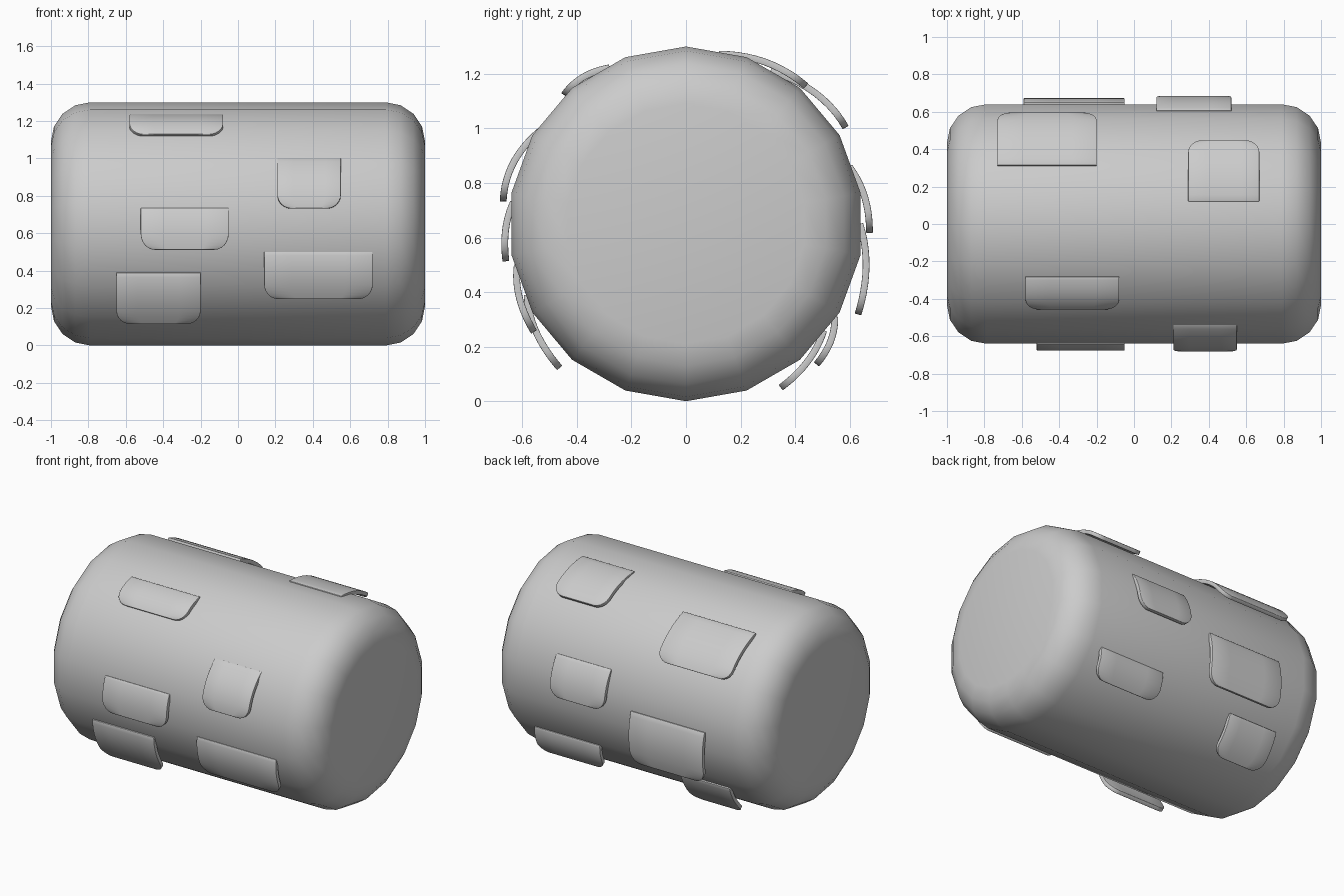
import bpy, math
from mathutils import Vector

if "Cube" in bpy.data.objects:
    bpy.data.objects.remove(bpy.data.objects["Cube"])

R, SIDES, ROUND, THICK = 0.65, 18, 0.21, 0.025
CZ = R


def make_object(name, verts, faces):
    mesh = bpy.data.meshes.new(name)
    mesh.from_pydata(verts, [], faces)
    mesh.update()
    ob = bpy.data.objects.new(name, mesh)
    bpy.context.collection.objects.link(ob)
    bpy.ops.object.select_all(action='DESELECT')
    bpy.context.view_layer.objects.active = ob
    ob.select_set(True)
    return ob


# Log body: 18-sided drum with rounded rims, lathed round the x axis
arc = [math.radians(22.5 * i) for i in range(5)]
right = [(1 - ROUND + ROUND * math.sin(a), R - ROUND + ROUND * math.cos(a)) for a in arc]
profile = [(-x, r) for x, r in reversed(right)] + right
verts = [(x, r * math.sin(2 * math.pi * k / SIDES), CZ + r * math.cos(2 * math.pi * k / SIDES))
         for x, r in profile for k in range(SIDES)]
faces = []
for i in range(len(profile) - 1):
    for k in range(SIDES):
        a, b = i * SIDES + k, i * SIDES + (k + 1) % SIDES
        faces.append((a, a + SIDES, b + SIDES, b))
faces.append(tuple(range(SIDES)))
last = (len(profile) - 1) * SIDES
faces.append(tuple(last + k for k in reversed(range(SIDES))))
make_object("log_body", verts, [f[::-1] for f in faces])
bpy.ops.object.shade_smooth_by_angle(angle=math.radians(35))


# Bark flap: curved sheet through three (y, z) points, rounded at its free end
def flap(name, x0, x1, start, mid, end, r=0.075):
    p0, p1, p2 = Vector(start), Vector(mid), Vector(end)
    ctrl = 2 * p1 - (p0 + p2) / 2
    length = (p1 - p0).length + (p2 - p1).length
    rows = [((length - r) * i / 8, 0) for i in range(8)]
    for i in range(7):
        a = math.radians(15 * i)
        rows.append((length - r + r * math.sin(a), r - r * math.cos(a)))
    cols = 4
    verts, faces = [], []
    for s, inset in rows:
        t = s / length
        p = (1 - t) ** 2 * p0 + 2 * t * (1 - t) * ctrl + t * t * p2
        for c in range(cols + 1):
            x = x0 + inset + (x1 - x0 - 2 * inset) * c / cols
            verts.append((x, p.x, p.y))
    n = cols + 1
    for i in range(len(rows) - 1):
        for c in range(cols):
            a = i * n + c
            faces.append((a, a + n, a + n + 1, a + 1))
    if p1.x > 0:
        faces = [f[::-1] for f in faces]
    ob = make_object(name, verts, faces)
    solid = ob.modifiers.new("thickness", 'SOLIDIFY')
    solid.thickness = THICK
    solid.offset = 0
    bev = ob.modifiers.new("soft_edge", 'BEVEL')
    bev.width = 0.005
    bev.segments = 2
    bev.limit_method = 'ANGLE'
    bev.angle_limit = math.radians(50)
    bpy.ops.object.shade_smooth_by_angle(angle=math.radians(40))


flaps = {
    # front side
    "front_top": (-0.58, -0.08, (-0.28, 1.222), (-0.378, 1.187), (-0.447, 1.122)),
    "front_upper": (0.21, 0.55, (-0.53, 0.995), (-0.632, 0.875), (-0.670, 0.732)),
    "front_middle": (-0.52, -0.05, (-0.632, 0.73), (-0.661, 0.63), (-0.660, 0.513)),
    "front_lower": (0.14, 0.72, (-0.618, 0.50), (-0.611, 0.38), (-0.557, 0.254)),
    "front_bottom": (-0.65, -0.20, (-0.582, 0.39), (-0.550, 0.255), (-0.463, 0.122)),
    # back side
    "back_top": (0.29, 0.67, (0.12, 1.272), (0.293, 1.242), (0.440, 1.155)),
    "back_upper": (-0.73, -0.20, (0.31, 1.212), (0.477, 1.127), (0.585, 1.003)),
    "back_middle_a": (0.12, 0.52, (0.598, 0.86), (0.655, 0.748), (0.672, 0.617)),
    "back_middle_b": (-0.59, -0.05, (0.637, 0.65), (0.660, 0.49), (0.630, 0.318)),
    "back_lower": (0.24, 0.72, (0.545, 0.31), (0.530, 0.22), (0.478, 0.135)),
    "back_bottom": (-0.68, -0.32, (0.505, 0.26), (0.446, 0.146), (0.347, 0.050)),
}
for key, args in flaps.items():
    flap("bark_flap_" + key, *args)
